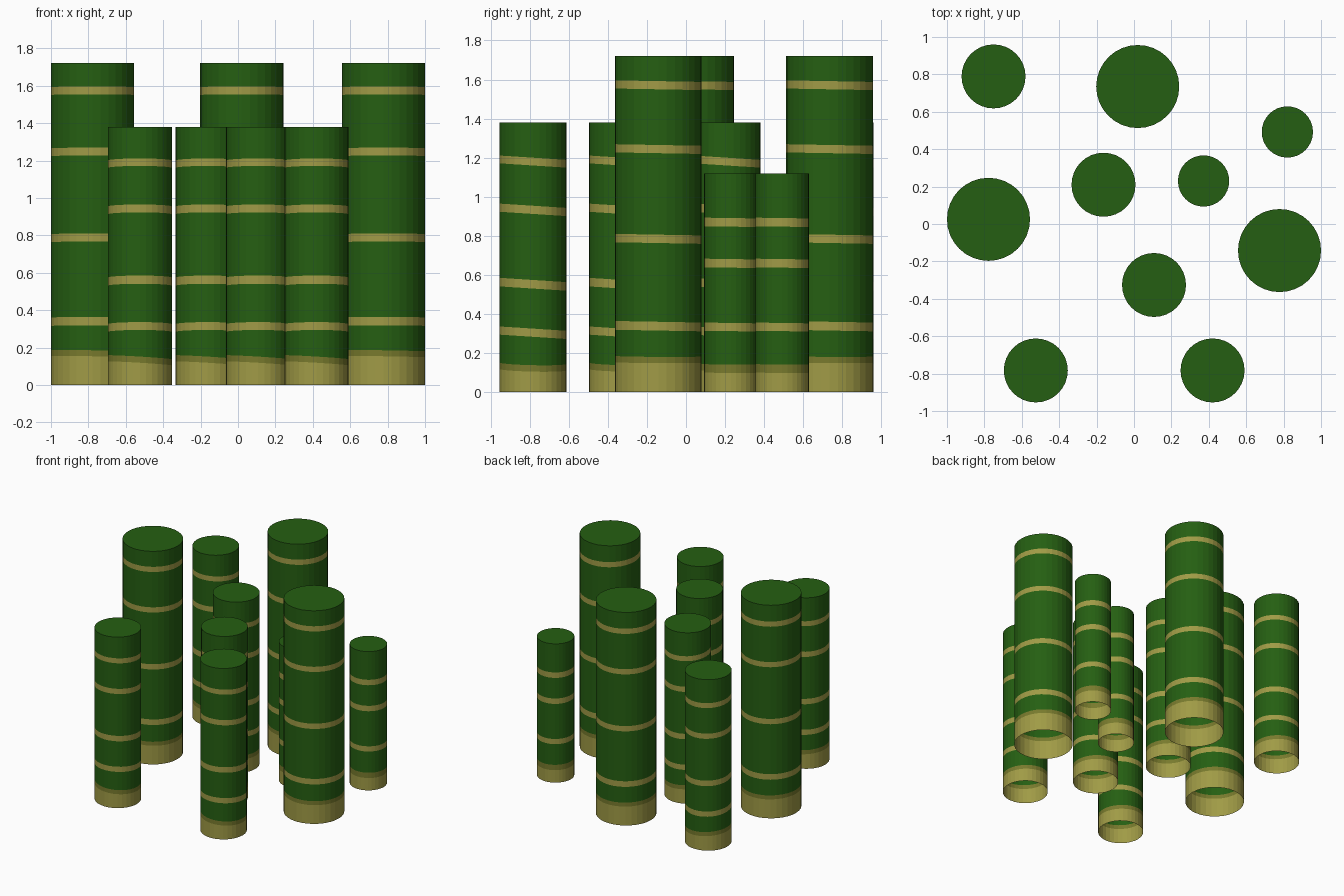
import bpy, bmesh, math

if "Cube" in bpy.data.objects:
    bpy.data.objects.remove(bpy.data.objects["Cube"])

SIDES = 32


def material(name, rgb):
    m = bpy.data.materials.new(name)
    m.diffuse_color = (*rgb, 1)
    m.use_nodes = True
    m.node_tree.nodes["Principled BSDF"].inputs["Base Color"].default_value = m.diffuse_color
    return m


MATS = [material("stalk green", (0.0185, 0.114, 0.006)),
        material("pale olive", (0.352, 0.328, 0.061)),
        material("dark olive", (0.188, 0.195, 0.026))]
GREEN, OLIVE, DARK = 0, 1, 2

# Stalk sizes: radius, height, base band top, dark edge top, ring bands, edge waviness
LARGE = (0.222, 1.72, 0.152, 0.184,
         [(0.315, 0.36), (0.763, 0.806), (1.223, 1.265), (1.55, 1.592)], 0.004)
MEDIUM = (0.171, 1.38, 0.115, 0.148,
          [(0.283, 0.325), (0.53, 0.574), (0.912, 0.954), (1.16, 1.2)], 0.011)
SMALL = (0.137, 1.12, 0.10, 0.143,
         [(0.312, 0.354), (0.637, 0.681), (0.847, 0.891)], 0.002)


def stalk(name, x, y, size):
    """Hollow stalk: open at the bottom, capped on top, banded by height."""
    r, h, base, edge, bands, wave = size
    # (height, colour of the strip above it, wave phase)
    levels = [(0, OLIVE, None), (base, DARK, 200), (edge, GREEN, 200)]
    for lo, hi in bands:
        levels += [(lo, OLIVE, 270), (hi, GREEN, 270)]
    levels.append((h, GREEN, None))

    bm = bmesh.new()
    rings = []
    for z, _, phase in levels:
        ring = []
        for i in range(SIDES):
            a = 2 * math.pi * i / SIDES
            dz = 0 if phase is None else wave * math.cos(a - math.radians(phase))
            ring.append(bm.verts.new((r * math.cos(a), r * math.sin(a), z + dz)))
        rings.append(ring)
    for k in range(len(rings) - 1):
        lo, hi = rings[k], rings[k + 1]
        for i in range(SIDES):
            j = (i + 1) % SIDES
            f = bm.faces.new((lo[i], lo[j], hi[j], hi[i]))
            f.material_index = levels[k][1]
    bm.faces.new(rings[-1]).material_index = GREEN

    me = bpy.data.meshes.new(name)
    bm.to_mesh(me)
    bm.free()
    for m in MATS:
        me.materials.append(m)
    ob = bpy.data.objects.new(name, me)
    ob.location = (x, y, 0)
    bpy.context.collection.objects.link(ob)


# Grove layout
GROVE = {
    "large_stalk": (LARGE, [(0.02, 0.735), (-0.778, 0.025), (0.778, -0.142)]),
    "medium_stalk": (MEDIUM, [(-0.751, 0.789), (-0.163, 0.21), (0.107, -0.326),
                              (-0.525, -0.783), (0.42, -0.783)]),
    "small_stalk": (SMALL, [(0.372, 0.23), (0.82, 0.492)]),
}
for name, (size, spots) in GROVE.items():
    for n, (x, y) in enumerate(spots, 1):
        stalk(f"{name}_{n}", x, y, size)
